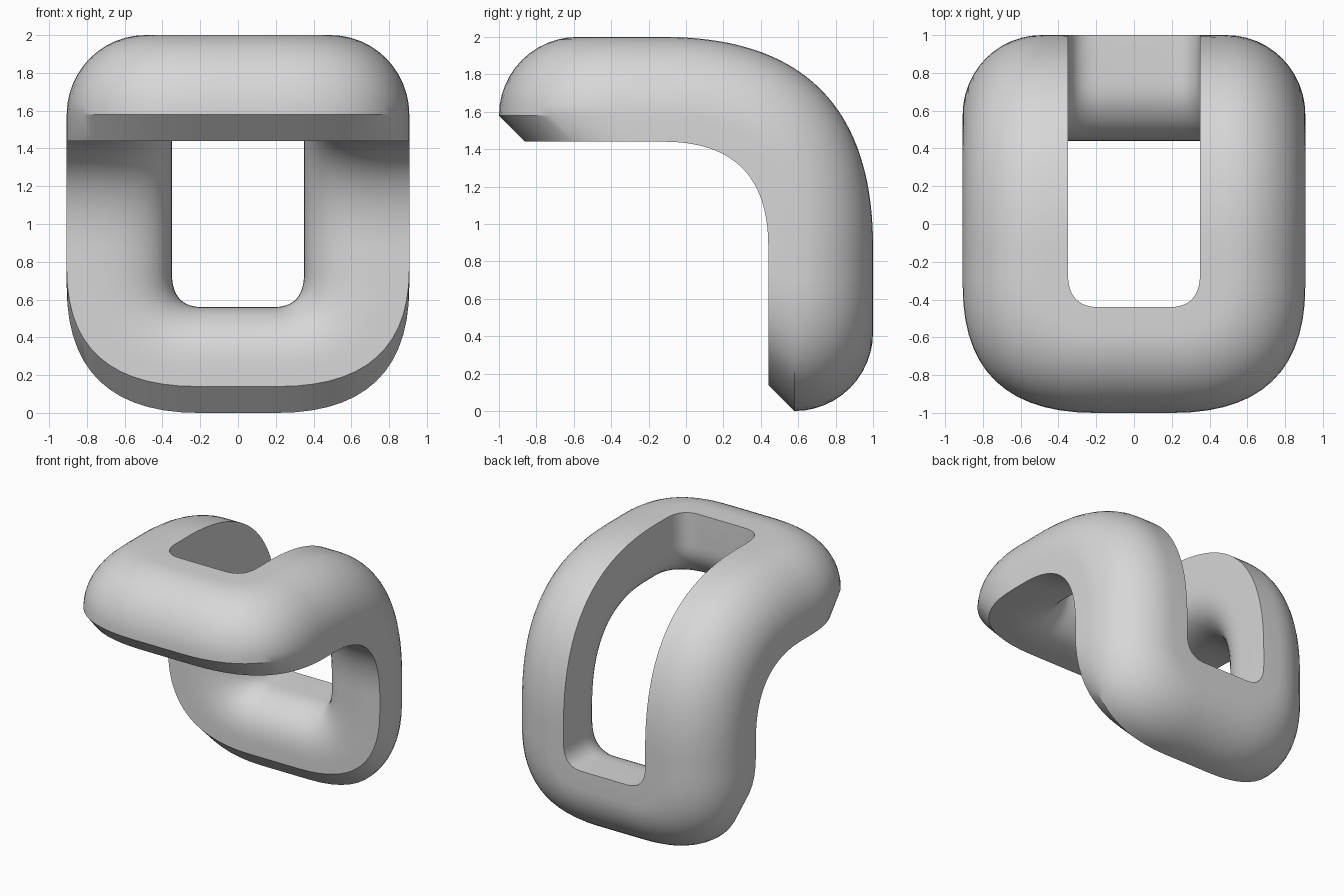
import bpy, bmesh, math
from mathutils import Vector

cube = bpy.data.objects.get("Cube")
if cube:
    bpy.data.objects.remove(cube, do_unlink=True)

CORNER, BEND, ARM = 14, 0.5, 40


def bezier(a, b, c, t):
    return a * (1 - t) ** 2 + b * 2 * t * (1 - t) + c * t * t


def outline(half_x, half_s, x_cut, s_cut):
    """Closed rounded rectangle in the unbent plane, same point count each time."""
    quarter = []
    for i in range(ARM // 2):                       # half of the long arm
        quarter.append(Vector((half_x, (half_s - s_cut) * i / (ARM // 2))))
    a = Vector((half_x, half_s - s_cut))
    b = Vector((half_x, half_s))
    c = Vector((half_x - x_cut, half_s))
    quarter += [bezier(a, b, c, i / CORNER) for i in range(CORNER + 1)]
    quarter += [Vector((c.x * f, half_s)) for f in (0.5, 0)]
    upper = quarter + [Vector((-p.x, p.y)) for p in reversed(quarter[:-1])]
    return upper + [Vector((p.x, -p.y)) for p in reversed(upper[1:-1])]


def bend(s, v):
    """Wrap the flat length s at depth v (0 concave, 1 convex) around the elbow."""
    reach = 0.44 + 0.56 * v
    if s < -BEND:
        y, z = s + 0.38, 1 + reach
    elif s > BEND:
        y, z = reach, 1.38 - s
    else:
        p = bezier(Vector((-0.12, 1 + reach)), Vector((reach, 1 + reach)),
                   Vector((reach, 0.88)), (s + BEND) / (2 * BEND))
        y, z = p
    return y, z


# Plan outlines: hole wall, outer rim, and rim of the concave face
hole = outline(0.35, 0.82, 0.16, 0.18)
rim = outline(0.907, 1.38, 0.70, 0.67)
inner_rim = outline(0.907, 1.24, 0.69, 0.62)

# Cross-section from hole (0) to rim (1) and from concave (0) to convex (1)
LIP, SOFT_U, SOFT_V = 0.25, 0.8, 0.55
section = [Vector((0, 1))]
for i in range(13):
    ang = math.pi / 2 * (1 - i / 12)
    section.append(Vector((LIP + (1 - LIP) * math.cos(ang), LIP + (1 - LIP) * math.sin(ang))))
section.append(Vector((1, 0)))
section += [bezier(Vector((SOFT_U, 0)), Vector((0, 0)), Vector((0, SOFT_V)), i / 14)
            for i in range(15)]

# Sweep the section around the link
bm = bmesh.new()
rings = []
for h, r, c in zip(hole, rim, inner_rim):
    ring = []
    for u, v in section:
        edge = c.lerp(r, min(v / LIP, 1))
        p = h.lerp(edge, u)
        ring.append(bm.verts.new((p.x, *bend(p.y, v))))
    rings.append(ring)
for i, ring in enumerate(rings):
    nxt = rings[(i + 1) % len(rings)]
    for j in range(len(section)):
        k = (j + 1) % len(section)
        bm.faces.new((ring[j], ring[k], nxt[k], nxt[j]))
bmesh.ops.recalc_face_normals(bm, faces=bm.faces)
mesh = bpy.data.meshes.new("bent_link")
bm.to_mesh(mesh)
bm.free()
link = bpy.data.objects.new("bent_link", mesh)
bpy.context.collection.objects.link(link)

# Plain grey material
grey = bpy.data.materials.new("light_grey")
grey.use_nodes = True
colour = (0.68, 0.68, 0.68, 1)
grey.diffuse_color = colour
grey.node_tree.nodes["Principled BSDF"].inputs["Base Color"].default_value = colour
mesh.materials.append(grey)

# Smooth surfaces with crisp edges
bpy.context.view_layer.objects.active = link
link.select_set(True)
bpy.ops.object.shade_smooth_by_angle(angle=math.radians(25))
